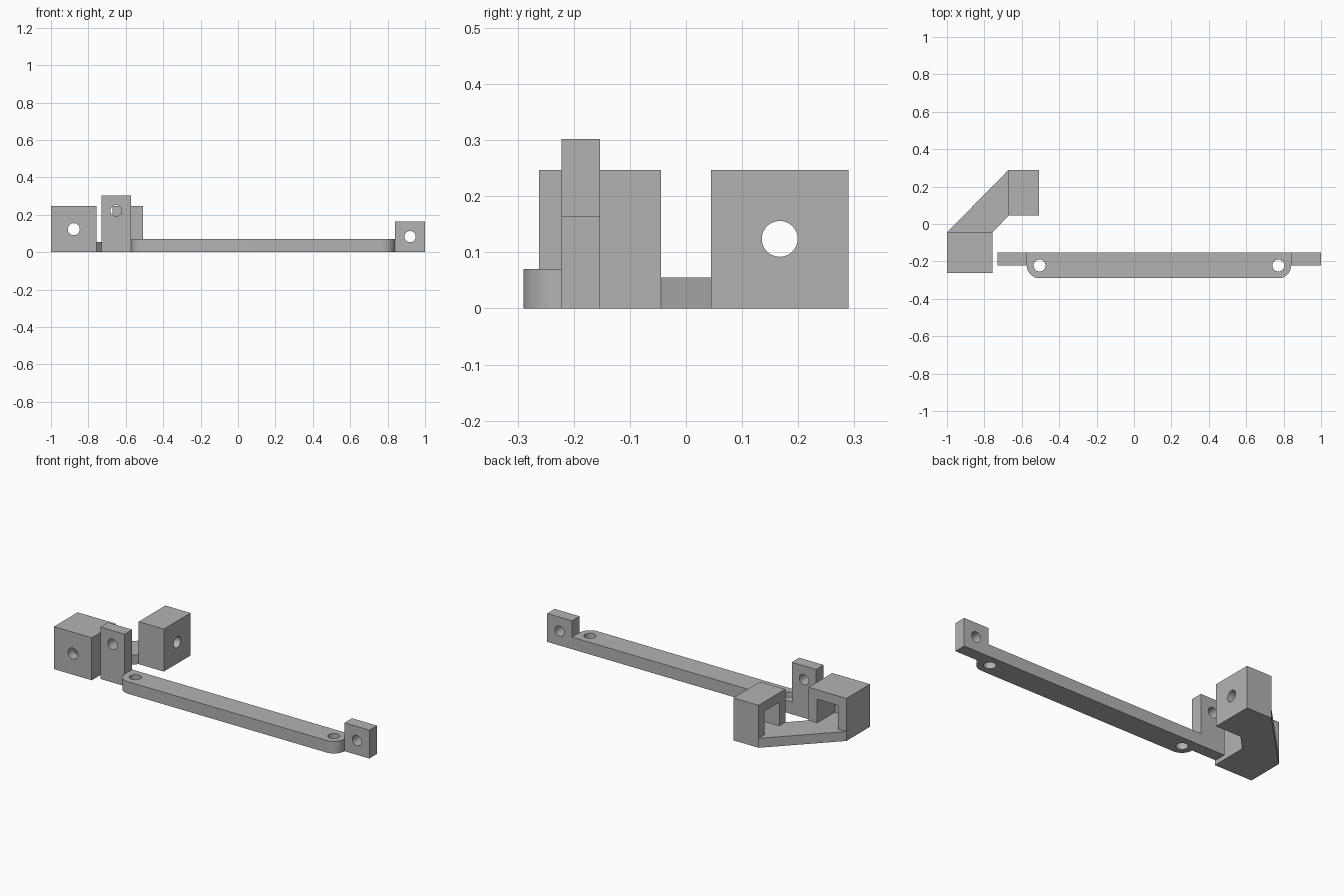
import bpy, bmesh, math
from mathutils import Matrix, Vector

cube = bpy.data.objects.get("Cube")
if cube:
    bpy.data.objects.remove(cube, do_unlink=True)

grey = bpy.data.materials.new("plain grey")
grey.use_nodes = True
tone = (0.45, 0.45, 0.45, 1)
grey.diffuse_color = tone
grey.node_tree.nodes["Principled BSDF"].inputs["Base Color"].default_value = tone


def finish(name, bm):
    bmesh.ops.recalc_face_normals(bm, faces=bm.faces)
    mesh = bpy.data.meshes.new(name)
    bm.to_mesh(mesh)
    bm.free()
    mesh.materials.append(grey)
    obj = bpy.data.objects.new(name, mesh)
    bpy.context.collection.objects.link(obj)
    return obj


def prism(name, outline, height):
    """Extrude a plan outline upward from the ground."""
    bm = bmesh.new()
    base = bm.faces.new([bm.verts.new((x, y, 0)) for x, y in outline])
    top = bmesh.ops.extrude_face_region(bm, geom=[base])["geom"]
    bmesh.ops.translate(bm, vec=(0, 0, height),
                        verts=[v for v in top if isinstance(v, bmesh.types.BMVert)])
    return finish(name, bm)


def box(name, low, high):
    low, high = Vector(low), Vector(high)
    bm = bmesh.new()
    bmesh.ops.create_cube(bm, size=1, matrix=Matrix.Translation((low + high) / 2)
                          @ Matrix.Diagonal((*(high - low), 1)))
    return finish(name, bm)


def drill(center, axis, length, radius=0.032):
    """Cylinder cutter along the given axis."""
    turn = Vector((0, 0, 1)).rotation_difference(Vector(axis)).to_matrix().to_4x4()
    bm = bmesh.new()
    bmesh.ops.create_cone(bm, cap_ends=True, segments=32, radius1=radius, radius2=radius,
                          depth=length, matrix=Matrix.Translation(center) @ turn)
    return finish("cutter", bm)


def cut(obj, *cutters):
    """Subtract each cutter, apply the result and shade it."""
    for cutter in cutters:
        mod = obj.modifiers.new("cut", 'BOOLEAN')
        mod.operation, mod.solver, mod.object = 'DIFFERENCE', 'EXACT', cutter
        cutter.hide_render = True
    bpy.ops.object.select_all(action='DESELECT')
    bpy.context.view_layer.objects.active = obj
    obj.select_set(True)
    for mod in list(obj.modifiers):
        bpy.ops.object.modifier_apply(modifier=mod.name)
    for cutter in cutters:
        bpy.data.objects.remove(cutter, do_unlink=True)
    bpy.ops.object.shade_smooth_by_angle(angle=math.radians(30))


wall = 0.055
block_top = 0.247

# Front socket block: pocket opens to the back, hole through its front wall
socket_front = box("front_socket_block", (-1, -0.262, 0), (-0.757, -0.045, block_top))
cut(socket_front,
    box("cutter", (-1 + wall, -0.262 + wall, wall), (-0.757 - wall, 0, block_top - wall)),
    drill((-0.878, -0.25, 0.123), (0, 1, 0), 0.2))

# Rear socket block: pocket opens to the right, hole through its left wall
socket_rear = box("rear_socket_block", (-0.67, 0.045, 0), (-0.508, 0.29, block_top))
cut(socket_rear,
    box("cutter", (-0.75, 0.045 + wall, wall), (-0.508 - wall, 0.29 - wall, block_top - wall)),
    drill((-0.53, 0.167, 0.124), (1, 0, 0), 0.2))

# Slanted floor plate joining the two blocks
prism("joining_plate",
      [(-1, -0.045), (-0.757, -0.045), (-0.67, 0.045), (-0.67, 0.29)], wall)

# Long bar with rounded front corners and a screw hole at each end
left, right, front, back, radius = -0.573, 0.84, -0.29, -0.153, 0.068
outline = [(right, back), (left, back)]
for cx, start in ((left + radius, 180), (right - radius, 270)):
    for step in range(13):
        a = math.radians(start + step * 7.5)
        outline.append((cx + radius * math.cos(a), front + radius + radius * math.sin(a)))
bar = prism("long_bar", outline, 0.07)
cut(bar, *[drill((x, front + radius, 0.03), (0, 0, 1), 0.3)
           for x in (left + radius, right - radius)])

# Upright drilled tabs at the bar ends
for name, x0, x1, top, hole_z in (("tall_tab", -0.73, left, 0.302, 0.222),
                                  ("short_tab", right, 1.0, 0.165, 0.083)):
    tab = box(name, (x0, -0.222, 0), (x1, back, top))
    cut(tab, drill(((x0 + x1) / 2, -0.19, hole_z), (0, 1, 0), 0.3, 0.03))
